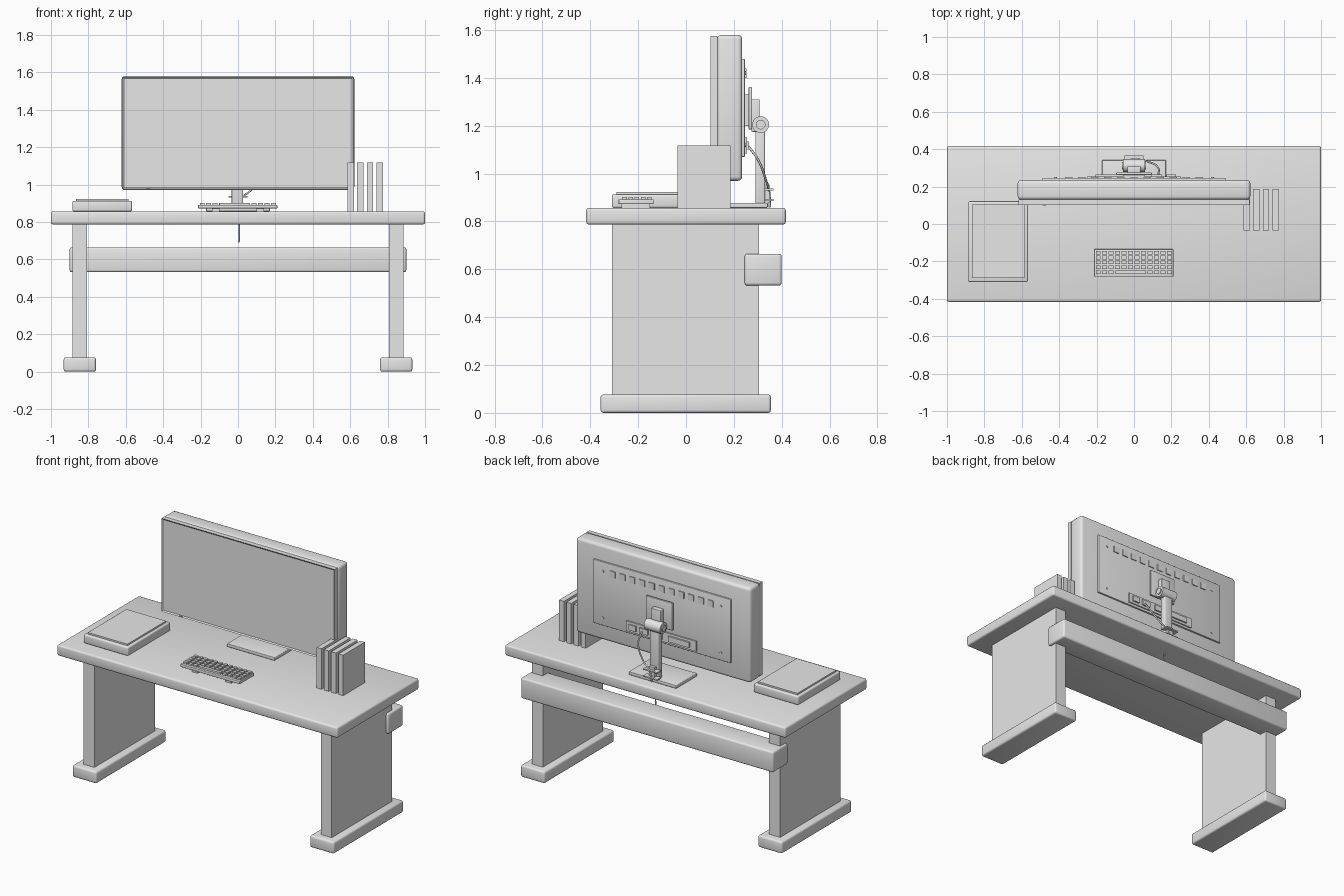
import bpy
import bmesh
from mathutils import Matrix, Vector

cube = bpy.data.objects.get("Cube")
if cube:
    bpy.data.objects.remove(cube, do_unlink=True)

grey = bpy.data.materials.new("light grey")
grey.use_nodes = True
grey.diffuse_color = (0.8, 0.8, 0.8, 1)
grey.node_tree.nodes["Principled BSDF"].inputs["Base Color"].default_value = (0.8, 0.8, 0.8, 1)


def finish(name, bm):
    mesh = bpy.data.meshes.new(name)
    bm.to_mesh(mesh)
    bm.free()
    obj = bpy.data.objects.new(name, mesh)
    bpy.context.collection.objects.link(obj)
    mesh.materials.append(grey)
    return obj


def smooth(obj):
    bpy.ops.object.select_all(action="DESELECT")
    obj.select_set(True)
    bpy.context.view_layer.objects.active = obj
    bpy.ops.object.shade_smooth_by_angle(angle=0.6)


def add_box(bm, x, y, z):
    """Add a box given its (min, max) range on each axis."""
    lo, hi = Vector((x[0], y[0], z[0])), Vector((x[1], y[1], z[1]))
    bmesh.ops.create_cube(bm, size=1, matrix=Matrix.Translation((lo + hi) / 2) @ Matrix.Diagonal((*(hi - lo), 1)))


def box(name, x, y, z, bevel=0):
    bm = bmesh.new()
    add_box(bm, x, y, z)
    if bevel:
        bmesh.ops.bevel(bm, geom=bm.edges[:], offset=bevel, segments=3, profile=0.5, affect="EDGES")
    obj = finish(name, bm)
    if bevel:
        smooth(obj)
    return obj


def boxes(name, ranges):
    bm = bmesh.new()
    for r in ranges:
        add_box(bm, *r)
    return finish(name, bm)


def around(centre, size):
    return (centre - size / 2, centre + size / 2)


def cylinder(name, centre, radius, depth, axis):
    bm = bmesh.new()
    turn = Vector((0, 0, 1)).rotation_difference(Vector(axis)).to_matrix().to_4x4()
    bmesh.ops.create_cone(bm, cap_ends=True, segments=32, radius1=radius, radius2=radius,
                          depth=depth, matrix=Matrix.Translation(centre) @ turn)
    obj = finish(name, bm)
    smooth(obj)
    return obj


def cable(name, points, radius):
    curve = bpy.data.curves.new(name, "CURVE")
    curve.dimensions = "3D"
    curve.bevel_depth = radius
    curve.bevel_resolution = 2
    curve.use_fill_caps = True
    curve.resolution_u = 6
    spline = curve.splines.new("BEZIER")
    spline.bezier_points.add(len(points) - 1)
    for bp, p in zip(spline.bezier_points, points):
        bp.co = p
        bp.handle_left_type = bp.handle_right_type = "AUTO"
    obj = bpy.data.objects.new(name, curve)
    bpy.context.collection.objects.link(obj)
    curve.materials.append(grey)


TOP = 0.857

# Desk
box("desktop", (-1, 1), (-0.417, 0.417), (0.787, TOP), 0.012)
for side, s in (("left", 1), ("right", -1)):
    box(side + "_leg_panel", sorted((s * 0.807, s * 0.885)), (-0.31, 0.305), (0.07, 0.79))
    box(side + "_foot", sorted((s * 0.76, s * 0.932)), (-0.357, 0.355), (0, 0.077), 0.012)
box("back_beam", (-0.9, 0.9), (0.245, 0.4), (0.532, 0.665), 0.012)

# Monitor body with rounded shell
box("monitor_shell", (-0.622, 0.622), (0.13, 0.235), (0.97, 1.58), 0.018)
bezel = box("monitor_bezel", (-0.617, 0.617), (0.102, 0.131), (0.976, 1.576))
bm = bmesh.new()
bm.from_mesh(bezel.data)
bm.normal_update()
front = [f for f in bm.faces if f.normal.y < -0.9]
bmesh.ops.inset_region(bm, faces=front, thickness=0.012)
bmesh.ops.translate(bm, verts=front[0].verts[:], vec=(0, 0.006, 0))
bm.to_mesh(bezel.data)
bm.free()
box("power_button", around(-0.48, 0.02), (0.098, 0.104), (0.978, 0.985))

# Monitor back details
box("rear_panel", (-0.49, 0.49), (0.23, 0.246), (1.07, 1.48), 0.004)
boxes("rear_vents", [(around(-0.35 + i * 0.07, 0.04), (0.24, 0.252), (1.4, 1.44)) for i in range(11)])
boxes("port_strip", [((-0.25, 0.25), (0.24, 0.254), (1.085, 1.15))])
boxes("ports", [(around(x, w), (0.25, 0.264), (1.1, 1.135))
                for x, w in ((-0.13, 0.15), (0.02, 0.06), (0.12, 0.06), (0.2, 0.05))])
for i, (x, z) in enumerate(((-0.42, 1.12), (0.42, 1.12), (-0.42, 1.42), (0.42, 1.42))):
    cylinder("rear_screw_%d" % i, (x, 0.247, z), 0.008, 0.006, (0, 1, 0))

# Stand
box("mount_block", (-0.06, 0.06), (0.24, 0.266), (1.2, 1.33))
box("mount_plate", (-0.095, 0.095), (0.262, 0.276), (1.185, 1.362), 0.004)
box("hinge_bracket", (-0.035, 0.035), (0.274, 0.308), (1.175, 1.31), 0.004)
cylinder("hinge_barrel", (0, 0.312, 1.205), 0.035, 0.115, (1, 0, 0))
cylinder("hinge_pin", (0, 0.312, 1.205), 0.02, 0.128, (1, 0, 0))
box("stand_column", (-0.034, 0.028), (0.29, 0.33), (0.875, 1.2), 0.006)
box("stand_base", (-0.17, 0.17), (0.13, 0.342), (TOP, 0.878), 0.004)
boxes("cable_clip", [((-0.05, 0.05), (0.325, 0.365), (z, z + 0.008)) for z in (0.885, 0.93)]
      + [((-0.02, 0.02), (0.33, 0.35), (0.878, 0.955))])

# Cables
cable("monitor_cable", [(0.13, 0.26, 1.115), (0.13, 0.3, 1.06), (0.07, 0.335, 0.97),
                        (0.01, 0.348, 0.92), (0, 0.35, 0.86)], 0.005)
cable("hanging_cable", [(0.005, 0.3, 0.8), (0.008, 0.3, 0.74), (0.005, 0.3, 0.69)], 0.004)

# Keyboard with a grid of keys
box("keyboard_body", (-0.213, 0.21), (-0.282, -0.135), (0.873, 0.892), 0.003)
boxes("keyboard_feet", [(around(x, 0.04), (-0.27, -0.15), (TOP - 0.002, 0.875)) for x in (-0.12, 0.12)])
keys = [(around(-0.192 + c * 0.0347, 0.025), around(-0.153 - r * 0.026, 0.019), (0.89, 0.903))
        for r in range(5) for c in range(12) if r < 4 or not 3 <= c <= 7]
keys.append(((-0.1, 0.063), around(-0.257, 0.019), (0.89, 0.903)))
boxes("keyboard_keys", keys)

# Closed case with a raised lid pad
box("case_body", (-0.885, -0.567), (-0.31, 0.122), (TOP, 0.913), 0.008)
box("case_lid", (-0.867, -0.585), (-0.29, 0.103), (0.91, 0.923))

# Upright books
for i in range(4):
    x = 0.602 + i * 0.0517
    box("book_%d" % (i + 1), around(x, 0.034), (-0.035, 0.186), (TOP, 1.118))
